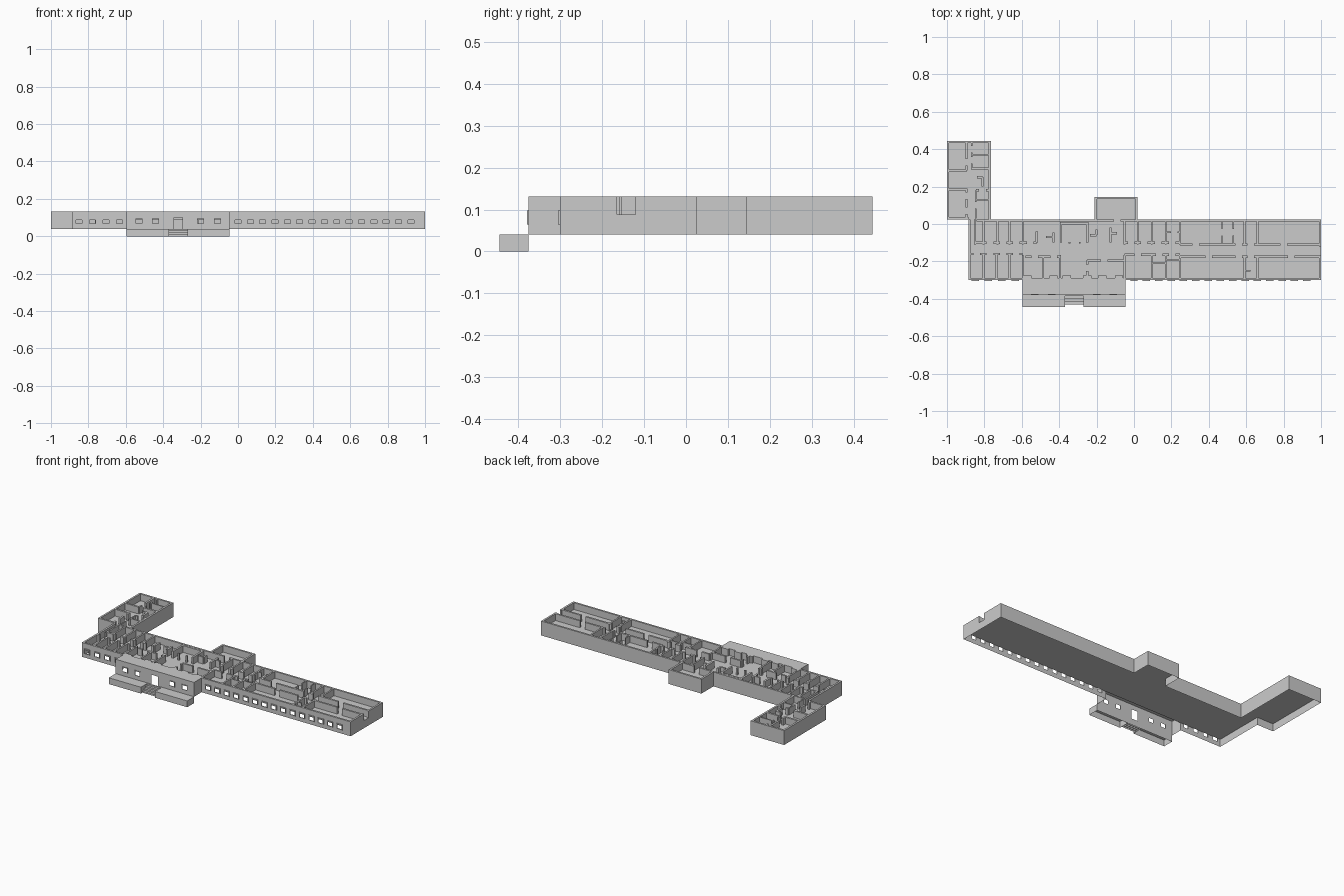
import bpy, bmesh

if "Cube" in bpy.data.objects:
    bpy.data.objects.remove(bpy.data.objects["Cube"])

BASE, FLOOR, TOP = 0.04, 0.088, 0.131   # wall foot, floor level, wall top
T = 0.012                               # wall thickness


def make(name, boxes=(), quads=()):
    """One flat-faced object from open-bottomed boxes and loose quads."""
    bm = bmesh.new()
    for x0, x1, y0, y1, z0, z1 in boxes:
        v = [bm.verts.new((x, y, z)) for z in (z0, z1)
             for x, y in ((x0, y0), (x1, y0), (x1, y1), (x0, y1))]
        bm.faces.new(v[4:])
        for i in range(4):
            j = (i + 1) % 4
            bm.faces.new((v[i], v[j], v[j + 4], v[i + 4]))
    for q in quads:
        bm.faces.new([bm.verts.new(p) for p in q])
    me = bpy.data.meshes.new(name)
    bm.to_mesh(me)
    bm.free()
    ob = bpy.data.objects.new(name, me)
    bpy.context.collection.objects.link(ob)
    return ob


def spans(a, b, doors, gap=0.035):
    """Pieces of a..b left over between door gaps."""
    cuts = [a]
    for d in sorted(doors):
        cuts += [d - gap / 2, d + gap / 2]
    cuts.append(b)
    return zip(cuts[::2], cuts[1::2])


def along_x(x0, x1, y, doors=(), t=T):
    return [(a, b, y - t / 2, y + t / 2, FLOOR, TOP) for a, b in spans(x0, x1, doors)]


def along_y(x, y0, y1, doors=(), t=T):
    return [(x - t / 2, x + t / 2, a, b, FLOOR, TOP) for a, b in spans(y0, y1, doors)]


def flat(x0, x1, y0, y1, z):
    return [(x0, y0, z), (x1, y0, z), (x1, y1, z), (x0, y1, z)]


def upright(x0, x1, y, z0, z1):
    return [(x0, y, z0), (x1, y, z0), (x1, y, z1), (x0, y, z1)]


def facade(x0, x1, y, z1, holes):
    """Front skin with openings given as (centre, width, bottom, top)."""
    out, x = [], x0
    for c, w, a, b in sorted(holes):
        out.append(upright(x, c - w / 2, y, BASE, z1))
        if a > BASE:
            out.append(upright(c - w / 2, c + w / 2, y, BASE, a))
        if b < z1:
            out.append(upright(c - w / 2, c + w / 2, y, b, z1))
        x = c + w / 2
    out.append(upright(x, x1, y, BASE, z1))
    return out


def frame(c, y, w, za, zb, f=0.004, d=0.005):
    l, r = c - w / 2, c + w / 2
    return [(l - f, l, y - d, y, za - f, zb + f), (r, r + f, y - d, y, za - f, zb + f),
            (l, r, y - d, y, zb, zb + f), (l, r, y - d, y, za - f, za)]


# Foundation skin around the sides and back
path = [(-.885, -.30), (-.885, .025), (-1, .025), (-1, .445), (-.765, .445), (-.765, .025),
        (-.21, .025), (-.21, .145), (.02, .145), (.02, .025), (1, .025), (1, -.30)]
make("foundation_skin", quads=[[(*p, BASE), (*q, BASE), (*q, FLOOR), (*p, FLOOR)]
                               for p, q in zip(path, path[1:])])

# Floors
make("floor", quads=[flat(-.885, 1, -.30, .025, FLOOR), flat(-1, -.765, .025, .445, FLOOR),
                     flat(-.21, .02, .025, .145, FLOOR)])

# Front skin with windows
left_win = [-.85 + .072 * i for i in range(4)]
right_win = [.0 + .066 * i for i in range(15)]
W, ZA, ZB = .032, .068, .094
make("front_left_skin", quads=facade(-.885, -.595, -.30, FLOOR, [(x, W, ZA, FLOOR) for x in left_win]))
make("front_right_skin", quads=facade(-.045, 1, -.30, FLOOR, [(x, W, ZA, FLOOR) for x in right_win]))

# Entrance block: flat roof, open underneath, with door and windows
porch_win = [-.53, -.44, -.20, -.11]
holes = [(x, W, ZA, ZB) for x in porch_win] + [(-.32, .045, BASE, .10)]
sides = [[(x, -.376, BASE), (x, -.30, BASE), (x, -.30, TOP), (x, -.376, TOP)] for x in (-.595, -.045)]
make("entrance_block", quads=facade(-.595, -.045, -.376, TOP, holes) + sides
     + [flat(-.595, -.045, -.376, -.30, TOP)])

# Window frames
make("window_frames", [b for x in left_win + right_win for b in frame(x, -.30, W, ZA, ZB)]
     + [b for x in porch_win for b in frame(x, -.376, W, ZA, ZB, d=.003)])

# Terrace with inset steps
steps = [(-.37, -.27, -.445 + .015 * (i + 1), -.385, 0, .01 * (i + 1)) for i in range(3)]
make("terrace", [(-.595, -.37, -.445, -.376, 0, BASE), (-.27, -.045, -.445, -.376, 0, BASE),
                 (-.37, -.27, -.385, -.376, 0, BASE)])
make("terrace_steps", steps)

# Outer walls
h = T / 2
outer = along_x(-.885, 1, -.30 + h) + along_x(-1, -.885, .025 + h)
outer += along_x(-.765, -.21, .025 - h) + along_x(-.21, 1, .025 - h, [-.09])
outer += along_x(-.885, -.765, .025 - h, [-.86])
outer += along_y(-.885 + h, -.30, .025) + along_y(1 - h, -.30, -.165) + along_y(1 - h, -.12, .025)
outer += along_y(-1 + h, .025, .445) + along_y(-.765 - h, .025, .445) + along_x(-1, -.765, .445 - h)
outer += along_y(-.21 + h, .025, .145) + along_y(.02 - h, .025, .145) + along_x(-.21, .02, .145 - h)
make("outer_walls", outer)

# Corridor walls of the main range
corridor = along_x(-.85, -.52, -.10, [-.77, -.70, -.63, -.555])
corridor += along_x(-.05, .245, -.10, [-.015, .055, .13, .205])
corridor += along_x(.245, 1, -.11, [.33, .56, .625, .80])
corridor += along_x(-.885, -.595, -.16, [-.84, -.77, -.70, -.63])
corridor += along_x(-.58, -.395, -.175, [-.53, -.43])
corridor += along_x(-.25, -.05, -.195, [-.16])
corridor += along_x(-.05, .245, -.165, [.02, .135, .205])
corridor += along_x(.245, 1, -.175, [.40, .56, .625, .84])
make("corridor_walls", corridor)

# Room dividers, back and front rows
rooms = []
for x in (-.85, -.805, -.73, -.665, -.595, -.05, .02, .095, .17, .245, .59, .66):
    rooms += along_y(x, -.11, .025, t=.010)
for x in (.47, .53):
    rooms += along_y(x, -.11, .025, [-.045], t=.007)
for x in (-.805, -.735, -.665, -.595, -.485, -.395):
    rooms += along_y(x, -.30, -.165, t=.010)
for x in (-.05, .095, .17, .245, .59, .66):
    rooms += along_y(x, -.30, -.165, t=.010)
rooms += along_y(-.25, -.28, -.195, [-.235])
rooms += along_x(.095, .17, -.21, t=.008) + along_x(.17, .245, -.19, t=.008)
rooms += along_x(.17, .245, -.045, [.215], t=.008) + along_x(.59, .66, -.25, [.64], t=.008)
make("room_dividers", rooms)

# Hall: short screens, columns and front pilasters
hall = along_y(-.52, -.10, -.04) + along_y(-.43, -.10, -.045) + along_x(-.47, -.43, -.07)
hall += along_x(-.39, -.25, .004) + along_y(-.39, -.10, .01) + along_y(-.25, -.10, .01)
hall += along_y(-.20, -.06, -.03) + along_x(-.235, -.20, -.06) + along_y(-.125, -.10, -.02)
hall += along_x(-.125, -.09, -.05)
hall += [(x - .005, x + .005, -.105, -.095, FLOOR, TOP) for x in (-.345, -.29)]
hall += [(x - .022, x + .022, -.30, -.275, FLOOR, TOP) for x in (-.57, -.43, -.36, -.25, -.17, -.08)]
make("hall_walls", hall)

# Left wing rooms
wing = along_y(-.895, .025, .19, [.07, .15]) + along_y(-.895, .285, .445, [.33])
wing += along_y(-.868, .30, .445, [.34, .40], t=.008) + along_y(-.845, .03, .18, [.10], t=.008)
wing += along_x(-1, -.895, .285) + along_x(-1, -.895, .185) + along_x(-.868, -.765, .295)
wing += along_x(-.868, -.765, .37, t=.008) + along_x(-.845, -.765, .18, [-.81])
wing += along_x(-.845, -.765, .13, t=.008) + along_y(-.81, .20, .25) + along_x(-.84, -.81, .25)
make("wing_dividers", wing)
